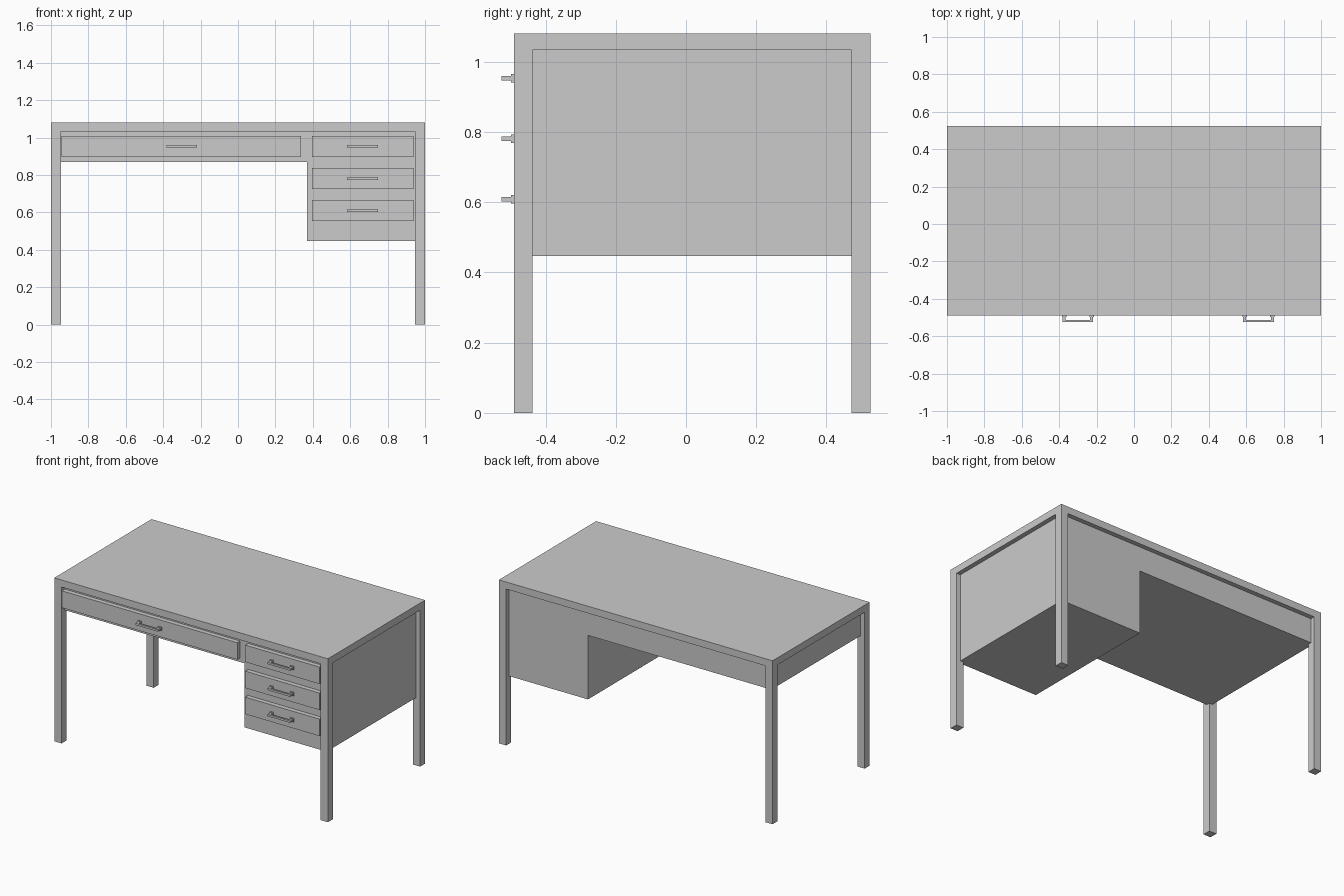
import bpy

cube = bpy.data.objects.get("Cube")
if cube:
    bpy.data.objects.remove(cube, do_unlink=True)

# Single flat grey finish
grey = bpy.data.materials.new("light_grey")
grey.use_nodes = True
colour = (0.6, 0.6, 0.6, 1)
grey.diffuse_color = colour
grey.node_tree.nodes["Principled BSDF"].inputs["Base Color"].default_value = colour


def box(name, x, y, z):
    """Box spanning the given (low, high) range on each axis."""
    bpy.ops.mesh.primitive_cube_add(size=1, location=[sum(r) / 2 for r in (x, y, z)])
    obj = bpy.context.object
    obj.name = name
    obj.scale = [r[1] - r[0] for r in (x, y, z)]
    bpy.ops.object.transform_apply(location=False, rotation=False, scale=True)
    obj.data.materials.append(grey)
    return obj


FRONT, BACK, TOP = -0.49, 0.525, 1.08
LEG, UNDER, RECESS = 0.053, 1.033, 0.03
APRON, PEDESTAL = 0.87, 0.447

# Table top and legs
box("table_top", (-1, 1), (FRONT, BACK), (UNDER, TOP))
for side, x in (("right", (-1, LEG - 1)), ("left", (1 - LEG, 1))):
    box(f"front_{side}_leg", x, (FRONT, FRONT + LEG), (0, UNDER))
    box(f"back_{side}_leg", x, (BACK - LEG, BACK), (0, UNDER))

# Carcass, set back from the frame on every side
depth = (FRONT + RECESS, BACK - RECESS)
box("drawer_case", (RECESS - 1, 0.37), depth, (APRON, UNDER))
box("pedestal", (0.37, 1 - RECESS), depth, (PEDESTAL, UNDER))


def handle(name, x, z):
    """Bar pull: two feet, two posts and a cross bar."""
    half, thick = 0.082, 0.0065
    box(f"{name}_bar", (x - half, x + half), (-0.525, -0.513), (z - thick, z + thick))
    for label, s in (("right", -1), ("left", 1)):
        post = x + s * (half - 0.008)
        box(f"{name}_{label}_post", (post - 0.008, post + 0.008), (-0.514, FRONT), (z - thick, z + thick))
        box(f"{name}_{label}_foot", (post - 0.012, post + 0.012), (-0.498, FRONT), (z - 0.012, z + 0.012))


def drawer(name, x, z, pull_x):
    box(f"{name}_front", x, (FRONT, FRONT + RECESS + 0.005), (z - 0.056, z + 0.056))
    handle(f"{name}_handle", pull_x, z)


# Drawers
drawer("wide_drawer", (-0.943, 0.338), 0.953, -0.3)
for label, z in (("upper", 0.953), ("middle", 0.781), ("lower", 0.609)):
    drawer(f"{label}_drawer", (0.396, 0.938), z, 0.666)
